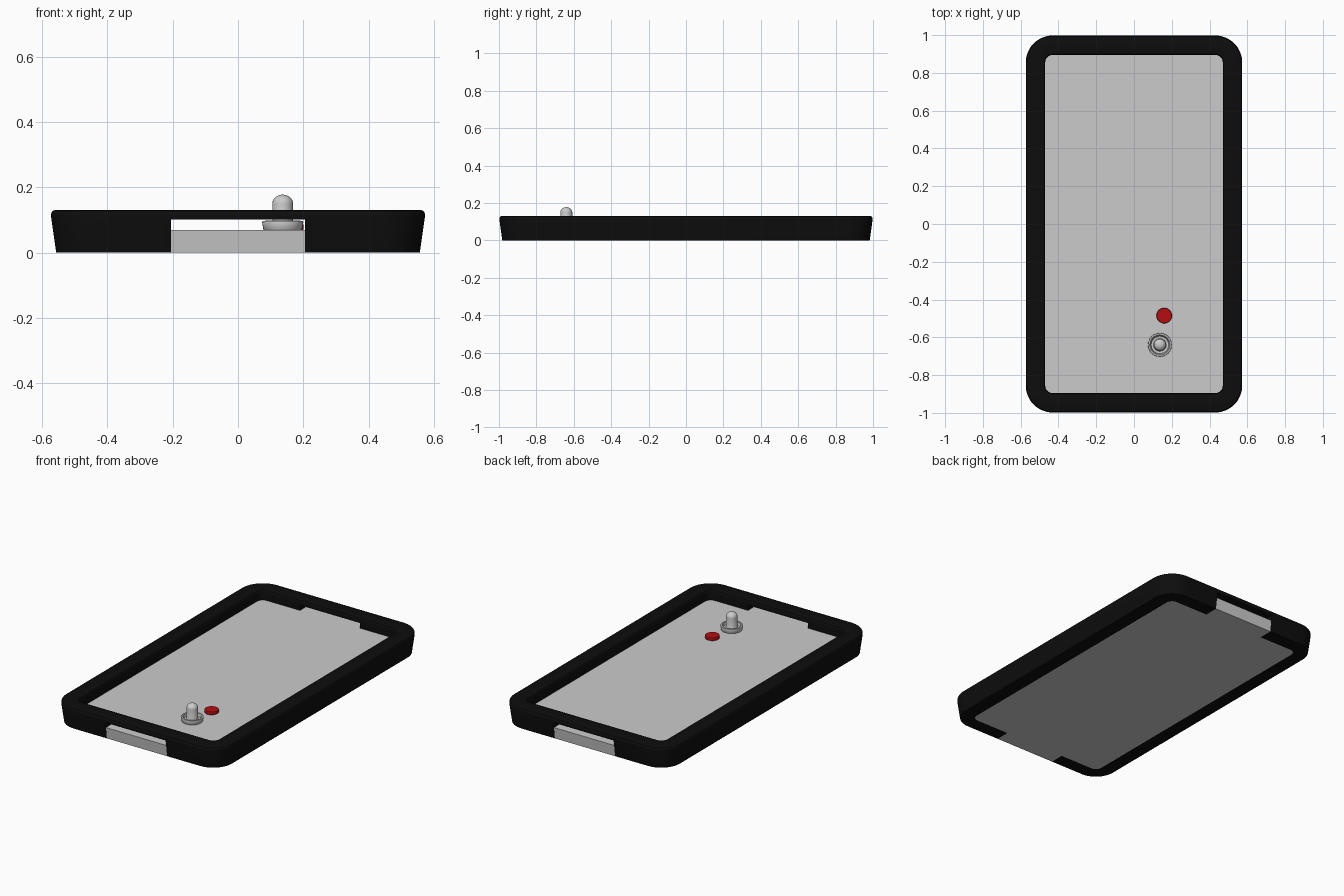
import bpy, bmesh, math

if "Cube" in bpy.data.objects:
    bpy.data.objects.remove(bpy.data.objects["Cube"])

def colour(name, rgb):
    m = bpy.data.materials.new(name)
    m.diffuse_color = (*rgb, 1)
    m.use_nodes = True
    m.node_tree.nodes["Principled BSDF"].inputs["Base Color"].default_value = m.diffuse_color
    return m

def finish(name, bm, mat=None, smooth=True):
    bmesh.ops.recalc_face_normals(bm, faces=bm.faces)
    me = bpy.data.meshes.new(name)
    bm.to_mesh(me)
    bm.free()
    ob = bpy.data.objects.new(name, me)
    bpy.context.collection.objects.link(ob)
    if mat:
        me.materials.append(mat)
    if smooth:
        shade(ob)
    return ob

def select(ob):
    bpy.ops.object.select_all(action='DESELECT')
    ob.select_set(True)
    bpy.context.view_layer.objects.active = ob

def shade(ob):
    select(ob)
    bpy.ops.object.shade_smooth_by_angle(angle=math.radians(35))

def corner(hx, hy, r, n=12):
    return [(hx - r + r * math.cos(i / n * math.pi / 2),
             hy - r + r * math.sin(i / n * math.pi / 2)) for i in range(n + 1)]

def mirror_quarter(q):
    left = [(-x, y) for x, y in reversed(q)]
    return q + left + [(-x, -y) for x, y in q] + [(x, -y) for x, y in reversed(q)][0:]

def bridge(bm, a, b):
    for i in range(len(a)):
        j = (i + 1) % len(a)
        bm.faces.new((a[i], a[j], b[j], b[i]))

def lathe(name, profile, loc, mat=None, n=40):
    bm = bmesh.new()
    vs = [bm.verts.new((r, 0, z)) for r, z in profile]
    es = [bm.edges.new(p) for p in zip(vs, vs[1:])]
    bmesh.ops.spin(bm, geom=vs + es, cent=(0, 0, 0), axis=(0, 0, 1),
                   angle=2 * math.pi, steps=n)
    bmesh.ops.remove_doubles(bm, verts=bm.verts, dist=1e-5)
    ob = finish(name, bm, mat)
    ob.location = loc
    return ob

black = colour("black", (0.004, 0.004, 0.004))
red = colour("red", (0.45, 0.004, 0.006))

IX, IY, IR = 0.47, 0.895, 0.04   # inner opening
GOAL, SURF = 0.205, 0.07         # goal half width, playing height

# Frame: cross-section (outward offset from the opening, height) swept around
section = [(0.0, 0), (0.087, 0), (0.103, 0.113), (0.102, 0.122), (0.098, 0.128),
           (0.09, 0.131), (0.012, 0.131), (0.005, 0.129), (0.001, 0.124), (0.0, 0.117)]
bm = bmesh.new()
loops = []
for d, z in section:
    pts = mirror_quarter(corner(IX + d, IY + d, IR + d))
    loops.append([bm.verts.new((x, y, z)) for x, y in pts])
for a, b in zip(loops, loops[1:] + loops[:1]):
    bridge(bm, a, b)
frame = finish("frame", bm, black, smooth=False)

# Goal slots cut through both ends
bpy.ops.mesh.primitive_cube_add(size=2, location=(0, 0, 0.0))
cutter = bpy.context.object
cutter.name = "goal_cutter"
cutter.scale = (GOAL, 1.3, 0.102)
cutter.hide_render = True
mod = frame.modifiers.new("goals", 'BOOLEAN')
mod.object = cutter
mod.operation = 'DIFFERENCE'
mod.solver = 'EXACT'
select(frame)
bpy.ops.object.modifier_apply(modifier=mod.name)
bpy.data.objects.remove(cutter)
shade(frame)

# Playing surface with a tongue into each goal, following the sloped wall
bm = bmesh.new()
rings = []
for z, end in ((0, 0.982), (SURF, 0.991)):
    quarter = corner(IX, IY, IR) + [(GOAL, IY), (GOAL, end)]
    rings.append([bm.verts.new((x, y, z)) for x, y in mirror_quarter(quarter)])
bridge(bm, *rings)
bm.faces.new(rings[0])
bm.faces.new(rings[1])
finish("playing_surface", bm)

# Striker: dished base with a domed knob
dome = [(0.032 * math.cos(a), 0.15 + 0.028 * math.sin(a))
        for a in [i / 8 * math.pi / 2 for i in range(8)]] + [(0, 0.178)]
lathe("striker", [(0, SURF), (0.058, SURF), (0.0595, 0.072), (0.063, 0.093),
                  (0.062, 0.097), (0.054, 0.098), (0.05, 0.095), (0.046, 0.082),
                  (0.034, 0.081), (0.032, 0.085)] + dome, (0.137, -0.64, 0))

# Puck
lathe("puck", [(0, 0), (0.039, 0), (0.041, 0.003), (0.041, 0.015),
               (0.039, 0.018), (0, 0.018)], (0.16, -0.485, SURF), red)
